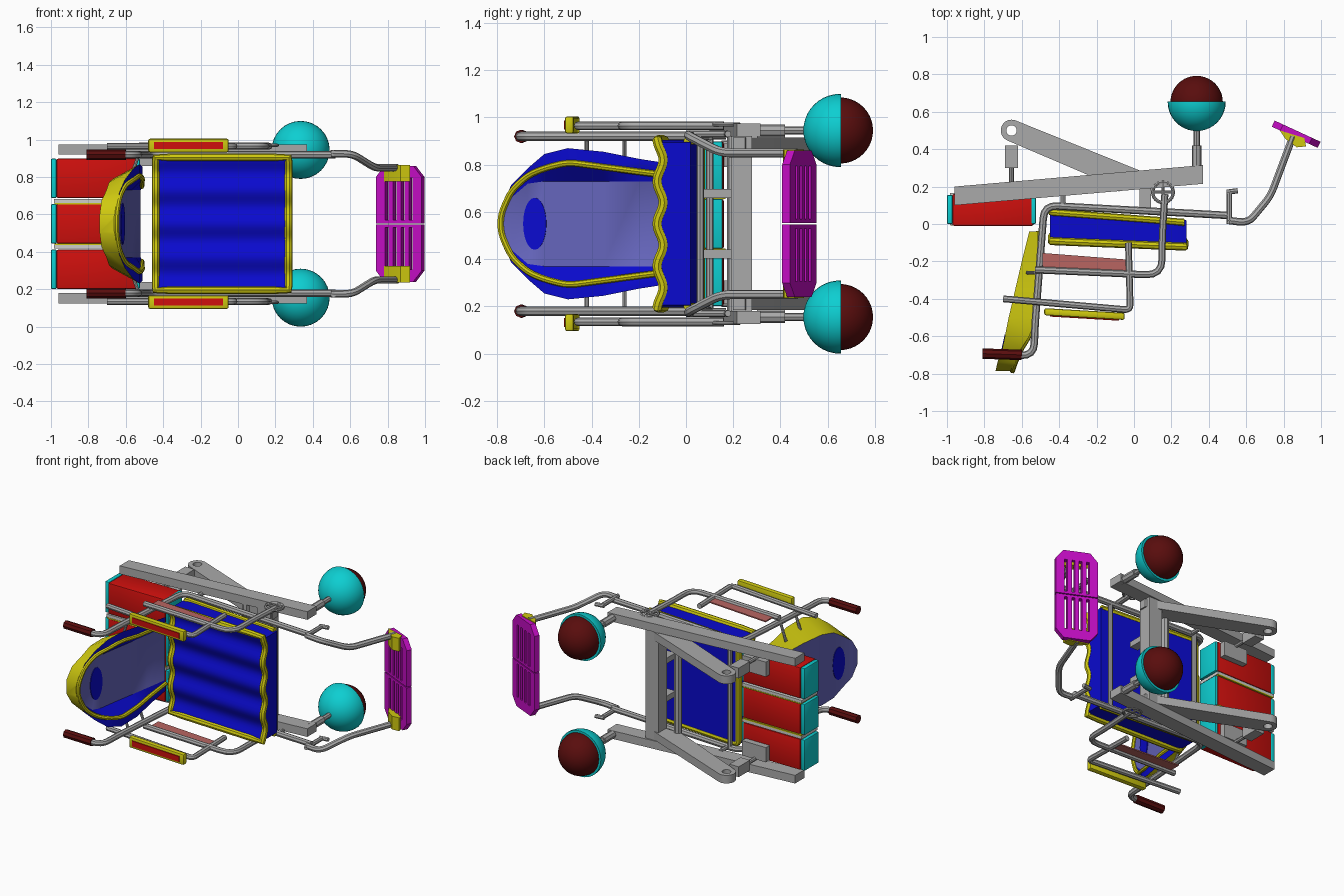
import bpy, bmesh, math
from mathutils import Vector, Matrix

if "Cube" in bpy.data.objects:
    bpy.data.objects.remove(bpy.data.objects["Cube"], do_unlink=True)

MID = 0.55  # height of the symmetry plane
SIDES = (("upper", 1), ("lower", -1))


def colour(name, r, g, b):
    m = bpy.data.materials.new(name)
    m.use_nodes = True
    m.diffuse_color = (r, g, b, 1)
    m.node_tree.nodes["Principled BSDF"].inputs["Base Color"].default_value = (r, g, b, 1)
    return m


blue = colour("blue", 0.003, 0.003, 0.62)
yellow = colour("yellow", 0.62, 0.58, 0.005)
red = colour("red", 0.62, 0.005, 0.004)
grey = colour("grey", 0.4, 0.4, 0.4)
maroon = colour("maroon", 0.1, 0.004, 0.004)
cyan = colour("cyan", 0.004, 0.62, 0.64)
magenta = colour("magenta", 0.55, 0.004, 0.55)
slate = colour("slate blue", 0.13, 0.13, 0.5)
pink = colour("dusty red", 0.48, 0.13, 0.12)
pale = colour("pale grey", 0.62, 0.62, 0.6)


def finish(bm, name, *mats):
    bmesh.ops.recalc_face_normals(bm, faces=bm.faces)
    me = bpy.data.meshes.new(name)
    bm.to_mesh(me)
    bm.free()
    ob = bpy.data.objects.new(name, me)
    bpy.context.collection.objects.link(ob)
    for m in mats:
        me.materials.append(m)
    return ob


def prism(name, pts, z0, z1, mat, bevel=0):
    """Extrude an xy outline from z0 to z1."""
    bm = bmesh.new()
    face = bm.faces.new([bm.verts.new((x, y, z0)) for x, y in pts])
    ext = bmesh.ops.extrude_face_region(bm, geom=[face])
    bmesh.ops.translate(bm, vec=(0, 0, z1 - z0),
                        verts=[v for v in ext["geom"] if isinstance(v, bmesh.types.BMVert)])
    if bevel:
        bmesh.ops.bevel(bm, geom=list(bm.edges), offset=bevel, segments=2, affect="EDGES", profile=0.5)
    return finish(bm, name, mat)


def box(name, x0, x1, y0, y1, z0, z1, mat, bevel=0):
    return prism(name, [(x0, y0), (x1, y0), (x1, y1), (x0, y1)], z0, z1, mat, bevel)


def span(s, a, b):
    """Distances a..b from the symmetry plane as sorted heights."""
    return sorted((MID + s * a, MID + s * b))


def tube(name, pts, r, mat, bend=0.0, closed=False):
    """Round bar along points (x, y, distance-from-plane already made absolute)."""
    pts = [Vector(p) for p in pts]
    path = []
    for i, p in enumerate(pts):
        if not bend or i in (0, len(pts) - 1):
            path.append(p)
            continue
        a, b = pts[i - 1] - p, pts[i + 1] - p
        a = p + a.normalized() * min(bend, a.length * 0.45)
        b = p + b.normalized() * min(bend, b.length * 0.45)
        path += [a * (1 - t) ** 2 + p * 2 * t * (1 - t) + b * t * t for t in (0, 0.25, 0.5, 0.75, 1)]
    cu = bpy.data.curves.new(name, "CURVE")
    cu.dimensions = "3D"
    cu.bevel_depth, cu.bevel_resolution, cu.use_fill_caps = r, 2, True
    sp = cu.splines.new("POLY")
    sp.points.add(len(path) - 1)
    for q, p in zip(sp.points, path):
        q.co = (*p, 1)
    sp.use_cyclic_u = closed
    cu.materials.append(mat)
    ob = bpy.data.objects.new(name, cu)
    bpy.context.collection.objects.link(ob)
    bpy.ops.object.select_all(action="DESELECT")
    ob.select_set(True)
    bpy.context.view_layer.objects.active = ob
    bpy.ops.object.convert(target="MESH")
    return ob


def cut(ob, cutter):
    mod = ob.modifiers.new("cut", "BOOLEAN")
    mod.object, mod.operation, mod.solver = cutter, "DIFFERENCE", "EXACT"
    bpy.context.view_layer.objects.active = ob
    bpy.ops.object.modifier_apply(modifier="cut")
    bpy.data.objects.remove(cutter, do_unlink=True)


def loft(name, rings, mats, pick):
    """Skin closed rings; pick(k) gives the material index of strip k."""
    bm = bmesh.new()
    rows = [[bm.verts.new(p) for p in ring] for ring in rings]
    n = len(rows[0])
    for a, b in zip(rows, rows[1:]):
        for k in range(n):
            bm.faces.new((a[k], a[(k + 1) % n], b[(k + 1) % n], b[k])).material_index = pick(k)
    bm.faces.new(rows[0])
    bm.faces.new(rows[-1])
    return finish(bm, name, *mats)


# Seat cushion with a ribbed face and yellow piping
def seat_y(x, h):
    return -0.085 - 0.03 * (x + 0.45) / 0.73 - 0.013 * math.cos(h * math.tau / 0.18)


def under_y(x):
    return 0.075 - 0.055 * (x + 0.45) / 0.73


hs = [-0.355 + 0.71 * i / 40 for i in range(41)]
rings = []
for i in range(13):
    x = -0.45 + 0.73 * i / 12
    w = 0.97 if i in (0, 12) else 1
    rings.append([(x, seat_y(x, h), MID + h * w) for h in hs] +
                 [(x, under_y(x), MID + 0.355 * w), (x, under_y(x), MID - 0.355 * w)])
loft("seat_cushion", rings, [blue], lambda k: 0)
xs = [-0.44 + 0.71 * i / 8 for i in range(9)]
rim = [(-0.44, h) for h in hs] + [(x, 0.355) for x in xs] + \
      [(0.27, h) for h in reversed(hs)] + [(x, -0.355) for x in reversed(xs)]
tube("seat_face_piping", [(x, seat_y(x, h) + 0.006, MID + h) for x, h in rim], 0.021, yellow, closed=True)
tube("seat_base_piping", [(x, under_y(x) - 0.012, MID + h) for x, h in
                          ((0.27, 0.35), (-0.44, 0.35), (-0.44, -0.35), (0.27, -0.35))], 0.019, yellow, 0.03)

# Backrest: rows of y, rear x, panel x, wing x, panel half width, piping and outer half width
back_rows = [(-0.04, -0.56, -0.52, -0.515, 0.18, 0.20, 0.25), (-0.2, -0.6, -0.545, -0.515, 0.18, 0.22, 0.275),
             (-0.35, -0.635, -0.57, -0.51, 0.18, 0.24, 0.305), (-0.5, -0.67, -0.595, -0.525, 0.18, 0.26, 0.32),
             (-0.6, -0.69, -0.61, -0.56, 0.18, 0.235, 0.295), (-0.67, -0.705, -0.625, -0.605, 0.17, 0.205, 0.235),
             (-0.74, -0.73, -0.64, -0.635, 0.11, 0.14, 0.165), (-0.785, -0.74, -0.655, -0.65, 0.03, 0.04, 0.06)]
rings, pipe = [], []
for y, xr, xp, xf, wp, wq, wo in back_rows:
    half = [(xr, wo * 0.75), (xf, wo), (xf, wq), (xp, wp)]
    rings.append([(x, y, MID + h) for x, h in half] + [(x, y, MID - h) for x, h in reversed(half)])
    pipe.append((xf, y, wq))
# strips: wing outside, rim, inner wing, panel, inner wing, rim, wing outside, rear
loft("backrest", rings, [yellow, blue, slate], lambda k: (0, 1, 1, 2, 1, 1, 0, 2)[k])
tube("backrest_piping", [(x, y, MID + h) for x, y, h in pipe] +
     [(x, y, MID - h) for x, y, h in reversed(pipe)], 0.014, yellow, 0.04)
for name, x in (("front_emblem", -0.618), ("rear_emblem", -0.698)):
    ring = [(0.05 * math.cos(a), 0.11 * math.sin(a)) for a in [math.tau * i / 24 for i in range(24)]]
    ob = prism(name, ring, -0.004, 0.004, blue)
    d = Vector((0.16, 0.74, 0)).normalized()
    up = Vector((0, 0, 1))
    ob.matrix_world = Matrix.Translation((x, -0.64, MID)) @ Matrix((d, up, d.cross(up))).transposed().to_4x4()

# Battery pack: three red blocks, straps and cyan end covers
for name, h in (("lower", -0.243), ("middle", 0), ("upper", 0.243)):
    box(name + "_battery", -0.97, -0.54, -0.01, 0.16, MID + h - 0.105, MID + h + 0.105, red, 0.008)
    for end, x in (("rear", -1.0), ("front", -0.555)):
        box(name + "_battery_cover_" + end, x, x + 0.03, 0.0, 0.155, MID + h - 0.105, MID + h + 0.105, cyan, 0.006)
for name, s in SIDES:
    box(name + "_strap", -0.985, -0.535, -0.006, 0.165, *span(s, 0.112, 0.132), pale)
    box(name + "_strap_edge", -0.98, -0.54, -0.008, 0.167, *span(s, 0.104, 0.112), yellow)

# Everything that exists once on each side
for name, s in SIDES:
    def at(h, *pts):
        return [(x, y, MID + s * h) for x, y in pts]

    # chassis beam, swing arm with pierced hub, strut
    prism(name + "_beam", [(-0.96, 0.1), (0.37, 0.215), (0.37, 0.315), (-0.96, 0.2)], *span(s, 0.37, 0.425), grey)
    arc = [(-0.655 + 0.058 * math.cos(a), 0.5 + 0.058 * math.sin(a))
           for a in [math.radians(70 + 20 * i) for i in range(10)]]
    arm = prism(name + "_swing_arm", arc + [(-0.1, 0.2), (0.12, 0.2), (0.12, 0.25)], *span(s, 0.31, 0.365), grey)
    hole = [(-0.655 + 0.028 * math.cos(math.tau * i / 16), 0.5 + 0.028 * math.sin(math.tau * i / 16)) for i in range(16)]
    cut(arm, prism("hole", hole, 0, 1.1, grey))
    box(name + "_strut_socket", -0.69, -0.62, 0.3, 0.42, *span(s, 0.3, 0.37), grey)
    tube(name + "_strut_rod", at(0.34, (-0.655, 0.32), (-0.655, 0.15)), 0.013, grey)
    box(name + "_battery_bracket", -0.74, -0.56, 0.155, 0.2, *span(s, 0.24, 0.34), grey)

    # ball caster: maroon ball in a cyan half shell on a stem
    c = (0.335, 0.652, MID + s * 0.395)
    for part, r, mat in (("ball", 0.14, maroon), ("ball_shell", 0.155, cyan)):
        bm = bmesh.new()
        bmesh.ops.create_uvsphere(bm, u_segments=32, v_segments=20, radius=r)
        bmesh.ops.rotate(bm, verts=bm.verts, matrix=Matrix.Rotation(math.pi / 2, 3, "X"))
        if mat is cyan:
            res = bmesh.ops.bisect_plane(bm, geom=bm.verts[:] + bm.edges[:] + bm.faces[:],
                                         plane_co=(0, 0.004, 0), plane_no=(0, 1, 0), clear_outer=True)
            bmesh.ops.edgeloop_fill(bm, edges=[e for e in res["geom_cut"] if isinstance(e, bmesh.types.BMEdge)])
        bmesh.ops.translate(bm, verts=bm.verts, vec=c)
        finish(bm, name + "_" + part, mat)
    tube(name + "_caster_socket", at(0.395, (0.335, 0.28), (0.335, 0.42)), 0.026, grey)
    tube(name + "_caster_stem", at(0.395, (0.335, 0.4), (0.335, 0.52)), 0.017, grey)

    # main side frame with push handle
    tube(name + "_side_frame", at(0.37, (-0.8, -0.695), (-0.535, -0.705), (-0.53, -0.55), (-0.48, 0.1), (0.52, 0.045)),
         0.02, grey, 0.07)
    tube(name + "_handle_grip", at(0.37, (-0.81, -0.693), (-0.6, -0.7)), 0.028, maroon)
    for y in (-0.26, -0.42):
        tube(name + "_backrest_rod", [(-0.53, y, MID + s * 0.37), (-0.57, y, MID + s * 0.26)], 0.009, grey)
    tube(name + "_frame_peg", at(0.37, (-0.38, 0.09), (-0.38, 0.17)), 0.014, grey)

    # armrest frame, pad and side panel
    tube(name + "_arm_rail", at(0.415, (-0.7, -0.4), (-0.02, -0.46), (-0.03, -0.1)), 0.018, grey, 0.03)
    tube(name + "_arm_support", at(0.415, (-0.53, -0.245), (0.15, -0.275), (0.15, -0.08), (0.165, 0.16)), 0.019, grey, 0.09)
    prism(name + "_arm_pad", [(-0.48, -0.45), (-0.05, -0.475), (-0.05, -0.513), (-0.48, -0.488)],
          *span(s, 0.382, 0.455), yellow, 0.01)
    prism(name + "_arm_pad_inlay", [(-0.45, -0.48), (-0.08, -0.5), (-0.08, -0.517), (-0.45, -0.495)],
          *span(s, 0.4, 0.437), red)
    prism(name + "_side_panel", [(-0.49, -0.155), (-0.04, -0.19), (-0.04, -0.28), (-0.49, -0.24)],
          *span(s, 0.408, 0.416), pink)

    # spoked ring on the beam
    ring = [(0.155 + 0.055 * math.cos(math.tau * i / 24), 0.17 + 0.055 * math.sin(math.tau * i / 24)) for i in range(24)]
    tube(name + "_joint_ring", at(0.42, *ring), 0.009, grey, closed=True)
    tube(name + "_joint_spoke_a", at(0.42, (0.1, 0.17), (0.21, 0.17)), 0.008, grey)
    tube(name + "_joint_spoke_b", at(0.42, (0.155, 0.115), (0.155, 0.225)), 0.008, grey)

    # footrest hanger, release lever and clip
    tube(name + "_hanger", [(x, y, MID + s * h) for x, y, h in
         ((0.5, 0.02, 0.375), (0.61, 0.005, 0.375), (0.73, 0.15, 0.3), (0.85, 0.47, 0.3))], 0.02, grey, 0.05)
    tube(name + "_release_lever", at(0.38, (0.51, 0.0), (0.51, 0.165)), 0.015, grey)
    tube(name + "_release_tip", at(0.38, (0.495, 0.17), (0.555, 0.178)), 0.014, grey)
    prism(name + "_foot_clip", [(0.78, 0.5), (0.81, 0.455), (0.87, 0.41), (0.92, 0.415), (0.91, 0.46)],
          *span(s, 0.225, 0.315), yellow)

    # half of the slotted footplate
    plate = prism(name + "_footplate", [(u, s * h) for u, h in
                  ((-0.135, 0.003), (0.135, 0.003), (0.135, 0.25), (0.085, 0.31), (-0.085, 0.31), (-0.135, 0.25))],
                  -0.018, 0.018, magenta)
    for u in (-0.07, -0.023, 0.023, 0.07):
        h0, h1 = sorted((s * 0.02, s * 0.245))
        cut(plate, box("slot", u - 0.01, u + 0.01, h0, h1, -0.1, 0.1, magenta))
    d = Vector((0.908, -0.419, 0))
    up = Vector((0, 0, 1))
    plate.matrix_world = Matrix.Translation((0.867, 0.48, MID)) @ Matrix((d, up, d.cross(up))).transposed().to_4x4()

    # lugs that carry the seat
    box(name + "_seat_lug", 0.03, 0.09, 0.07, 0.25, *span(s, 0.11, 0.148), grey)

# Cross members joining both sides
box("main_crossbar", 0.01, 0.11, 0.19, 0.28, MID - 0.37, MID + 0.37, grey)
for name, x, y, r in (("rear_crossbar", -0.08, 0.2, 0.026), ("seat_rear_rail", -0.4, 0.1, 0.016),
                      ("seat_front_rail", 0.24, 0.06, 0.016)):
    tube(name, [(x, y, MID - 0.37), (x, y, MID + 0.37)], r, grey)

# Smooth shading with sharp edges kept
bpy.ops.object.select_all(action="DESELECT")
for ob in bpy.context.collection.objects:
    if ob.type == "MESH":
        ob.select_set(True)
        bpy.context.view_layer.objects.active = ob
bpy.ops.object.shade_smooth_by_angle(angle=math.radians(35))
